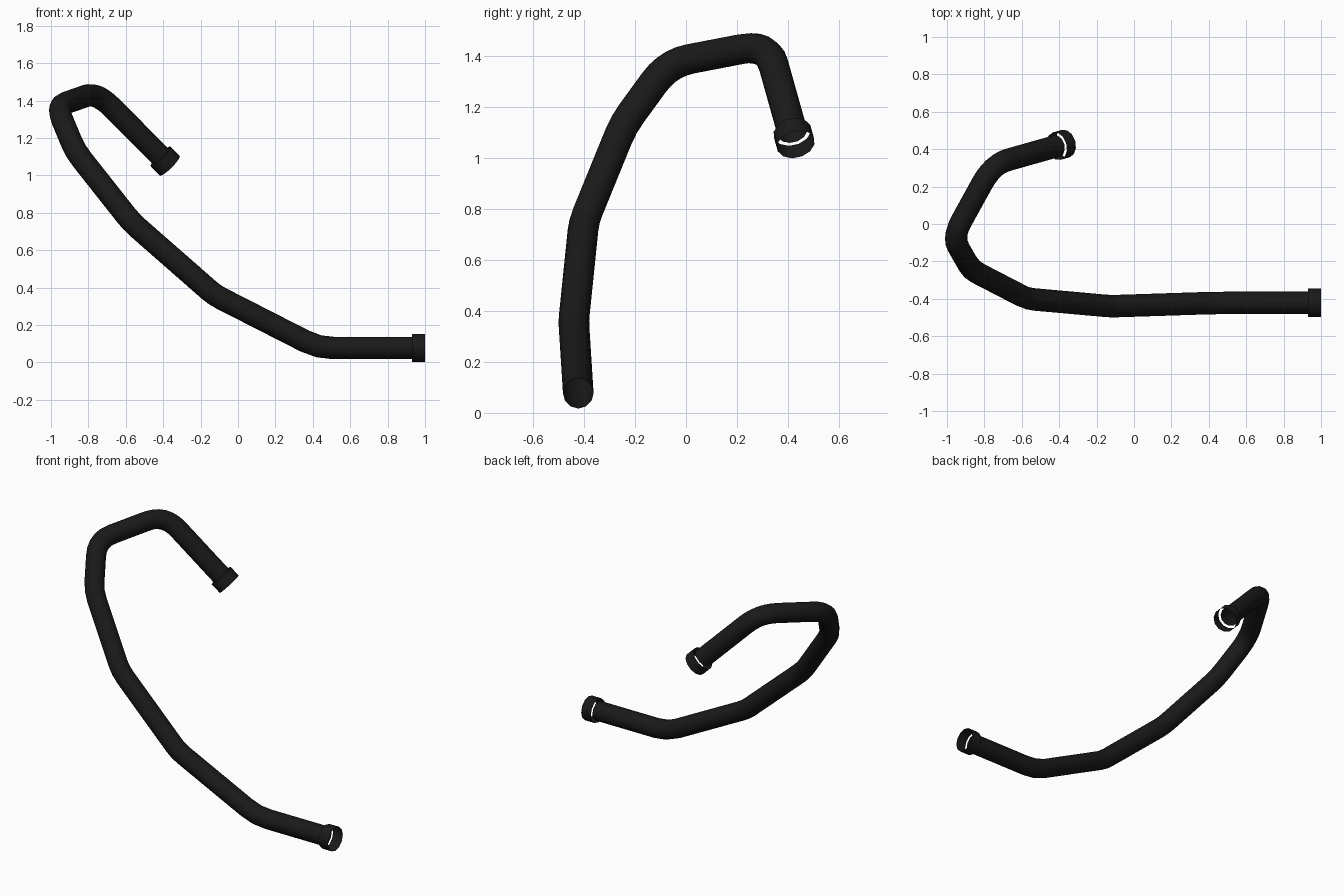
import bpy
from mathutils import Vector

if "Cube" in bpy.data.objects:
    bpy.data.objects.remove(bpy.data.objects["Cube"])

black = bpy.data.materials.new("black_rubber")
black.diffuse_color = (0.01, 0.01, 0.01, 1)
black.use_nodes = True
black.node_tree.nodes["Principled BSDF"].inputs["Base Color"].default_value = black.diffuse_color


def tube(name, points, radius):
    """Open 12-sided tube swept along a polyline."""
    curve = bpy.data.curves.new(name, 'CURVE')
    curve.dimensions = '3D'
    curve.bevel_depth = radius
    curve.bevel_resolution = 4
    curve.use_fill_caps = False
    spline = curve.splines.new('POLY')
    spline.points.add(len(points) - 1)
    for sp, p in zip(spline.points, points):
        sp.co = (*p, 1)
    spline.use_smooth = True
    obj = bpy.data.objects.new(name, curve)
    bpy.context.collection.objects.link(obj)
    curve.materials.append(black)
    # turn into mesh
    bpy.ops.object.select_all(action='DESELECT')
    obj.select_set(True)
    bpy.context.view_layer.objects.active = obj
    bpy.ops.object.convert(target='MESH')
    return obj


def fillet(corners):
    """Replace each inner corner (point, distance, steps) by a short bend."""
    pts = [Vector(c[0]) for c in corners]
    path = [pts[0]]
    for i in range(1, len(pts) - 1):
        _, d, n = corners[i]
        a = pts[i] + (pts[i - 1] - pts[i]).normalized() * d
        b = pts[i] + (pts[i + 1] - pts[i]).normalized() * d
        for k in range(n + 1):
            t = k / n
            path.append(a * (1 - t) ** 2 + pts[i] * 2 * t * (1 - t) + b * t * t)
    return path + [pts[-1]]


# hose centre line: corner, bend length, bend steps
corners = [
    ((1.00, -0.422, 0.077), 0, 0),
    ((0.43, -0.422, 0.077), 0.08, 2),
    ((-0.125, -0.44, 0.36), 0.04, 2),
    ((-0.57, -0.40, 0.75), 0.05, 2),
    ((-0.87, -0.245, 1.13), 0.06, 2),
    ((-0.97, -0.07, 1.37), 0.10, 5),
    ((-0.755, 0.32, 1.445), 0.12, 6),
    ((-0.365, 0.43, 1.052), 0, 0),
]
path = fillet(corners)

# the hose stops where the open end collars begin
collar_length = 0.07
ends = []
for end, inner in ((0, 1), (-1, -2)):
    tip = path[end].copy()
    base = tip + (path[inner] - tip).normalized() * collar_length
    ends.append((base, tip))
path[0], path[-1] = ends[0][0], ends[1][0]

tube("hose", path, 0.06)
for name, (base, tip) in zip(("lower_collar", "upper_collar"), ends):
    tube(name, [base, tip], 0.076)
